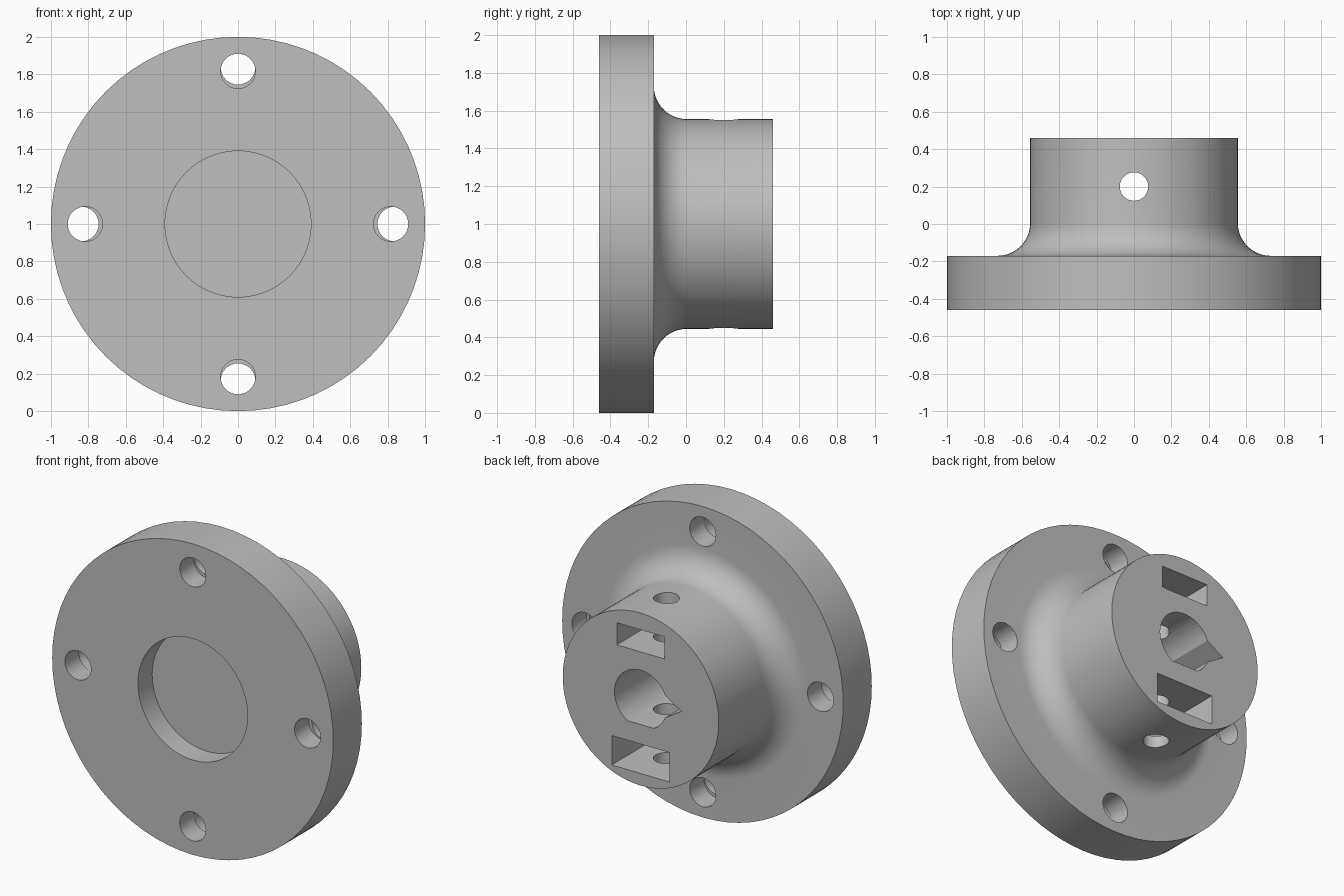
import bpy, bmesh, math
from mathutils import Matrix, Vector

if "Cube" in bpy.data.objects:
    bpy.data.objects.remove(bpy.data.objects["Cube"], do_unlink=True)

AXIS_Z = 1.0          # height of the centre axis
FRONT, STEP, BACK, END = -0.46, -0.315, -0.17, 0.46
HUB_R, FILLET = 0.555, 0.175

grey = bpy.data.materials.new("light grey")
grey.use_nodes = True
colour = (0.52, 0.52, 0.52, 1)
grey.diffuse_color = colour
grey.node_tree.nodes["Principled BSDF"].inputs["Base Color"].default_value = colour


def to_object(bm, name):
    bmesh.ops.recalc_face_normals(bm, faces=bm.faces)
    mesh = bpy.data.meshes.new(name)
    bm.to_mesh(mesh)
    bm.free()
    mesh.materials.append(grey)
    obj = bpy.data.objects.new(name, mesh)
    bpy.context.collection.objects.link(obj)
    return obj


def lathe(name, profile, steps=72):
    """Revolve (radius, y) points about the centre axis."""
    bm = bmesh.new()
    verts = [bm.verts.new((r, y, AXIS_Z)) for r, y in profile]
    edges = [bm.edges.new(pair) for pair in zip(verts, verts[1:])]
    bmesh.ops.spin(bm, geom=verts + edges, cent=(0, 0, AXIS_Z), axis=(0, 1, 0),
                   angle=math.tau, steps=steps, use_merge=True)
    bmesh.ops.remove_doubles(bm, verts=bm.verts, dist=1e-4)
    return to_object(bm, name)


def prism(bm, outline, y0, y1):
    """Extrude an (x, z) outline, measured from the axis, along y."""
    face = bm.faces.new([bm.verts.new((x, y0, AXIS_Z + z)) for x, z in outline])
    new = bmesh.ops.extrude_face_region(bm, geom=[face])["geom"]
    bmesh.ops.translate(bm, vec=Vector((0, y1 - y0, 0)),
                        verts=[v for v in new if isinstance(v, bmesh.types.BMVert)])


def circle(cx, cz, r, n=32):
    return [(cx + r * math.cos(math.tau * i / n), cz + r * math.sin(math.tau * i / n))
            for i in range(n)]


def box(half_width, low, high):
    return [(-half_width, low), (half_width, low), (half_width, high), (-half_width, high)]


def cut(target, bm, name):
    cutter = to_object(bm, name)
    cutter.hide_render = True
    mod = target.modifiers.new(name, 'BOOLEAN')
    mod.operation, mod.solver, mod.object = 'DIFFERENCE', 'EXACT', cutter
    bpy.context.view_layer.objects.active = target
    bpy.ops.object.modifier_apply(modifier=mod.name)
    bpy.data.objects.remove(cutter, do_unlink=True)


# Flange, front recess, fillet and hub in one turned profile
fillet = [(HUB_R + FILLET * (1 - math.sin(a)), BACK + FILLET * (1 - math.cos(a)))
          for a in (math.pi / 2 * i / 12 for i in range(13))]
fillet = [(HUB_R + FILLET - FILLET * math.sin(math.pi / 2 * i / 12),
           BACK + FILLET - FILLET * math.cos(math.pi / 2 * i / 12)) for i in range(13)]
profile = [(0, STEP), (0.39, STEP), (0.39, FRONT), (1, FRONT), (1, BACK)]
body = lathe("flanged_hub", profile + fillet + [(HUB_R, END), (0, END)])

# Bolt holes: the back half sits slightly further out than the front half
for name, radius, y0, y1 in (("front_bolt_holes", 0.817, FRONT - 0.1, STEP),
                             ("back_bolt_holes", 0.838, STEP - 0.001, BACK + 0.1)):
    bm = bmesh.new()
    for k in range(4):
        a = k * math.pi / 2
        prism(bm, circle(radius * math.cos(a), radius * math.sin(a), 0.093), y0, y1)
    cut(body, bm, name)

# Shaft bore with a flat below and a pointed notch at one side
bore = []
for i in range(48):
    a = math.tau * i / 48
    x, z = 0.187 * math.cos(a), 0.187 * math.sin(a)
    if i == 24:
        bore.append((-0.29, 0))
    elif abs(i - 24) > 2 and z > -0.163:
        bore.append((x, z))
    elif i in (31, 41):
        bore.append((math.copysign(0.092, x), -0.163))
bm = bmesh.new()
prism(bm, bore, BACK, END + 0.1)
cut(body, bm, "shaft_bore")

# Nut pockets above and below the bore
bm = bmesh.new()
prism(bm, box(0.17, 0.305, 0.447), 0.0, END + 0.1)
prism(bm, box(0.206, -0.477, -0.288), 0.0, END + 0.1)
cut(body, bm, "nut_pockets")

# Set screw hole straight through the hub
bm = bmesh.new()
bmesh.ops.create_cone(bm, cap_ends=True, segments=32, radius1=0.076, radius2=0.076,
                      depth=1.4, matrix=Matrix.Translation((0, 0.2, AXIS_Z)))
cut(body, bm, "set_screw_hole")

bpy.ops.object.select_all(action='DESELECT')
body.select_set(True)
bpy.context.view_layer.objects.active = body
bpy.ops.object.shade_smooth_by_angle(angle=math.radians(30))
